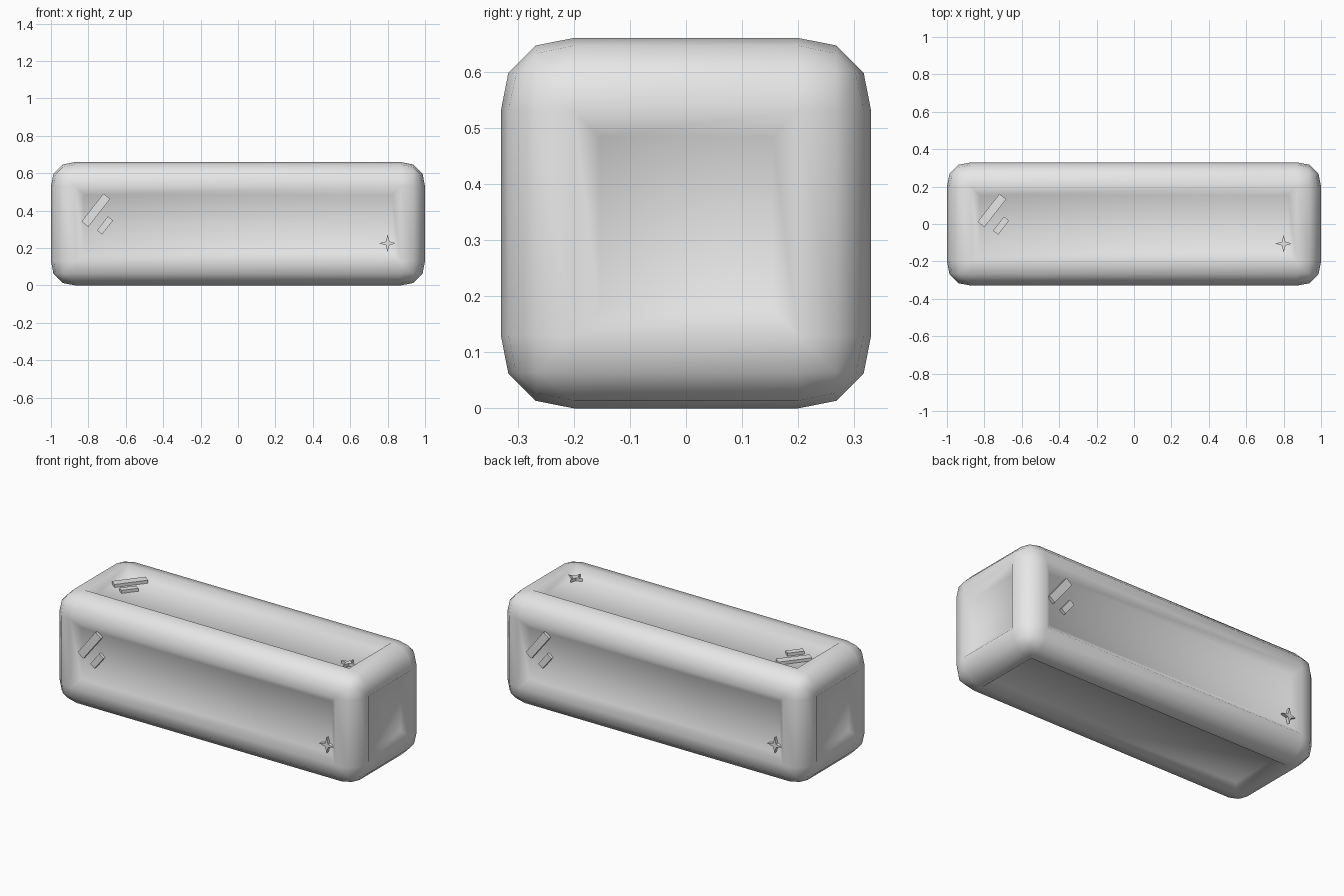
import bpy, bmesh
from math import pi, radians, cos, sin
from mathutils import Matrix, Vector

if "Cube" in bpy.data.objects:
    bpy.data.objects.remove(bpy.data.objects["Cube"])

HALF = 0.33      # half of the height and depth
CENTRE = Matrix.Translation((0, 0, HALF))

grey = bpy.data.materials.new("light_grey")
grey.use_nodes = True
colour = (0.8, 0.8, 0.8, 1)
grey.diffuse_color = colour
grey.node_tree.nodes["Principled BSDF"].inputs["Base Color"].default_value = colour


def finish(bm, name):
    bmesh.ops.recalc_face_normals(bm, faces=bm.faces)
    mesh = bpy.data.meshes.new(name)
    bm.to_mesh(mesh)
    bm.free()
    mesh.materials.append(grey)
    obj = bpy.data.objects.new(name, mesh)
    bpy.context.collection.objects.link(obj)
    return obj


# Rounded bar with a sunken panel on each of its six sides
bm = bmesh.new()
bmesh.ops.create_cube(bm, size=1, matrix=CENTRE @ Matrix.Diagonal((2, 2 * HALF, 2 * HALF, 1)))
bmesh.ops.bevel(bm, geom=bm.edges[:], offset=0.13, segments=3, profile=0.55, affect='EDGES')
bm.normal_update()
panels = [f for f in bm.faces if max(map(abs, f.normal)) > 0.999]
bmesh.ops.inset_individual(bm, faces=panels, thickness=0.065, depth=-0.037)
body = finish(bm, "rounded_bar")
bpy.context.view_layer.objects.active = body
body.select_set(True)
bpy.ops.object.shade_smooth_by_angle(angle=radians(60))


def plate(name, outline, turn):
    """Thin plate on a long side; outline is (x, height) on the front."""
    bm = bmesh.new()
    face = bm.faces.new([bm.verts.new((x, -0.311, z)) for x, z in outline])
    moved = bmesh.ops.extrude_face_region(bm, geom=[face])["geom"]
    bmesh.ops.translate(bm, vec=(0, 0.025, 0), verts=[v for v in moved if isinstance(v, bmesh.types.BMVert)])
    bmesh.ops.transform(bm, matrix=CENTRE @ turn, verts=bm.verts)
    finish(bm, name)


def bar(x, z, length, width):
    spin = Matrix.Rotation(radians(52), 2)
    corners = [(-1, -1), (1, -1), (1, 1), (-1, 1)]
    return [Vector((x, z)) + spin @ Vector((i * length / 2, j * width / 2)) for i, j in corners]


def star(x, z, tip, waist):
    radii = [tip if i % 2 == 0 else waist for i in range(8)]
    return [(x + r * cos(i * pi / 4), z + r * sin(i * pi / 4)) for i, r in enumerate(radii)]


# Two slanted glints and a star on the front, back and top
turns = {"front": Matrix.Identity(4),
         "back": Matrix.Rotation(pi, 4, 'Z'),
         "top": Matrix.Rotation(-pi / 2, 4, 'X')}
for side, turn in turns.items():
    plate(side + "_long_glint", bar(-0.76, 0.072, 0.19, 0.046), turn)
    plate(side + "_short_glint", bar(-0.711, -0.009, 0.095, 0.035), turn)
    plate(side + "_star", star(0.8, -0.105, 0.046, 0.014), turn)
